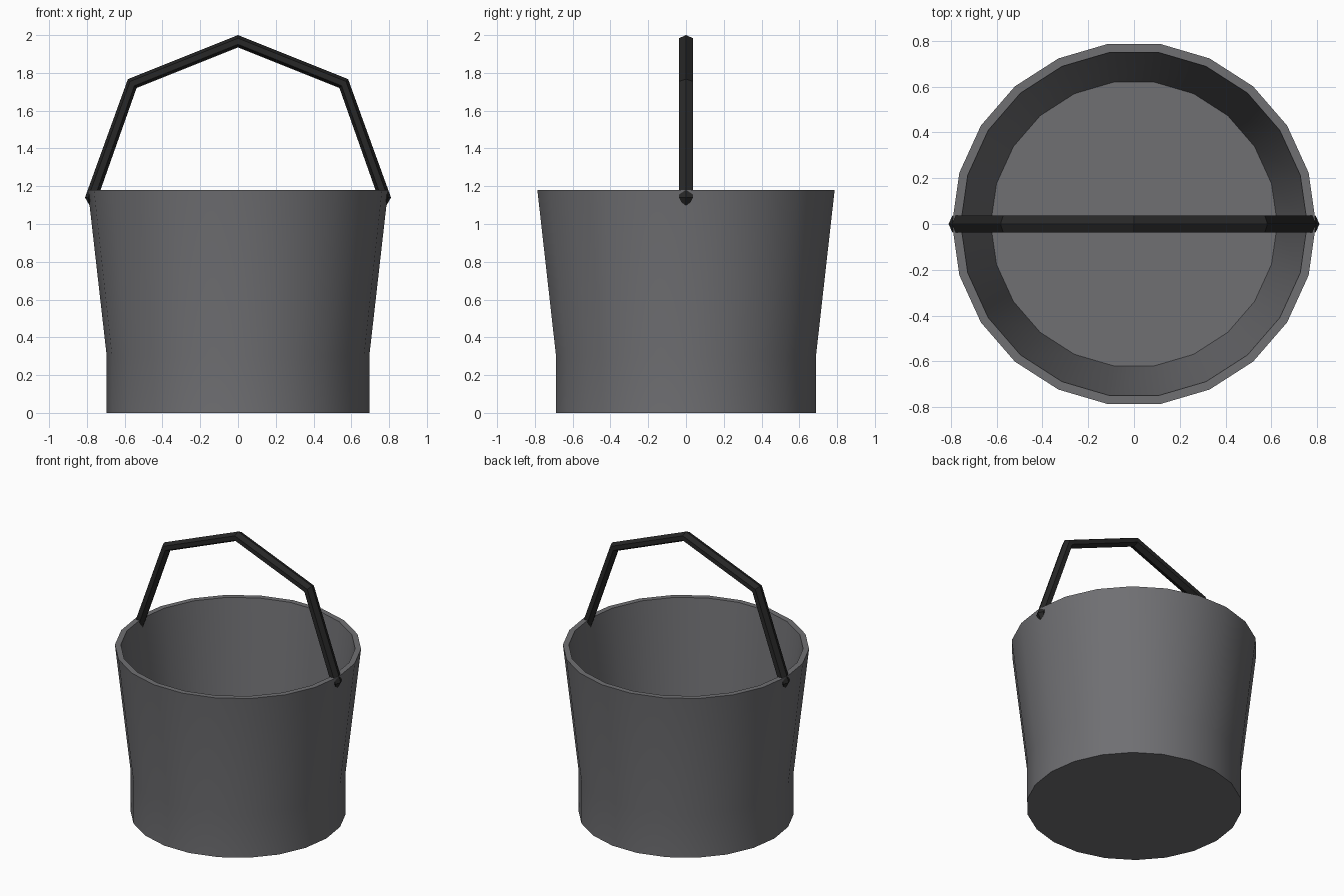
import bpy, bmesh
from math import cos, sin, tau, radians

cube = bpy.data.objects.get("Cube")
if cube:
    bpy.data.objects.remove(cube, do_unlink=True)

SIDES = 22


def material(name, rgb):
    mat = bpy.data.materials.new(name)
    mat.use_nodes = True
    colour = (*rgb, 1)
    mat.diffuse_color = colour
    mat.node_tree.nodes["Principled BSDF"].inputs["Base Color"].default_value = colour
    return mat


def skin_rings(name, rings, mat):
    """Join successive closed rings of points and cap both ends."""
    bm = bmesh.new()
    loops = [[bm.verts.new(p) for p in ring] for ring in rings]
    n = len(loops[0])
    for a, b in zip(loops, loops[1:]):
        for i in range(n):
            j = (i + 1) % n
            bm.faces.new((a[i], a[j], b[j], b[i]))
    bm.faces.new(loops[0])
    bm.faces.new(loops[-1])
    bmesh.ops.remove_doubles(bm, verts=bm.verts, dist=0.0001)
    bmesh.ops.recalc_face_normals(bm, faces=bm.faces)
    mesh = bpy.data.meshes.new(name)
    bm.to_mesh(mesh)
    bm.free()
    mesh.materials.append(mat)
    obj = bpy.data.objects.new(name, mesh)
    bpy.context.collection.objects.link(obj)
    return obj


grey = material("grey metal", (0.16, 0.16, 0.17))
black = material("black iron", (0.02, 0.02, 0.02))

# Bucket: outer wall with a straight foot, rim, then inner wall down to the floor
profile = [(0.695, 0), (0.695, 0.3), (0.795, 1.18), (0.757, 1.18), (0.626, 0.04)]
rings = [[(r * cos(tau * i / SIDES), r * sin(tau * i / SIDES), z) for i in range(SIDES)]
         for r, z in profile]
bucket = skin_rings("bucket", rings, grey)
bpy.context.view_layer.objects.active = bucket
bucket.select_set(True)
bpy.ops.object.shade_smooth_by_angle(angle=radians(30))
bucket.select_set(False)


# Handle: six-sided bar bent in four straight runs, ends pointed inside the wall
def bar_section(outer, inner, half_width):
    steps = [(0, 0), (0.25, 1), (0.75, 1), (1, 0), (0.75, -1), (0.25, -1)]
    return [(outer[0] + (inner[0] - outer[0]) * t, side * half_width,
             outer[1] + (inner[1] - outer[1]) * t) for t, side in steps]


half = [((0.77, 1.07), (0.765, 1.07), 0.003),
        ((0.81, 1.14), (0.742, 1.14), 0.037),
        ((0.583, 1.767), (0.537, 1.72), 0.037)]
apex = [((0, 2.0), (0, 1.935), 0.037)]
mirrored = [((-o[0], o[1]), (-i[0], i[1]), w) for o, i, w in reversed(half)]
skin_rings("handle", [bar_section(*s) for s in half + apex + mirrored], black)
